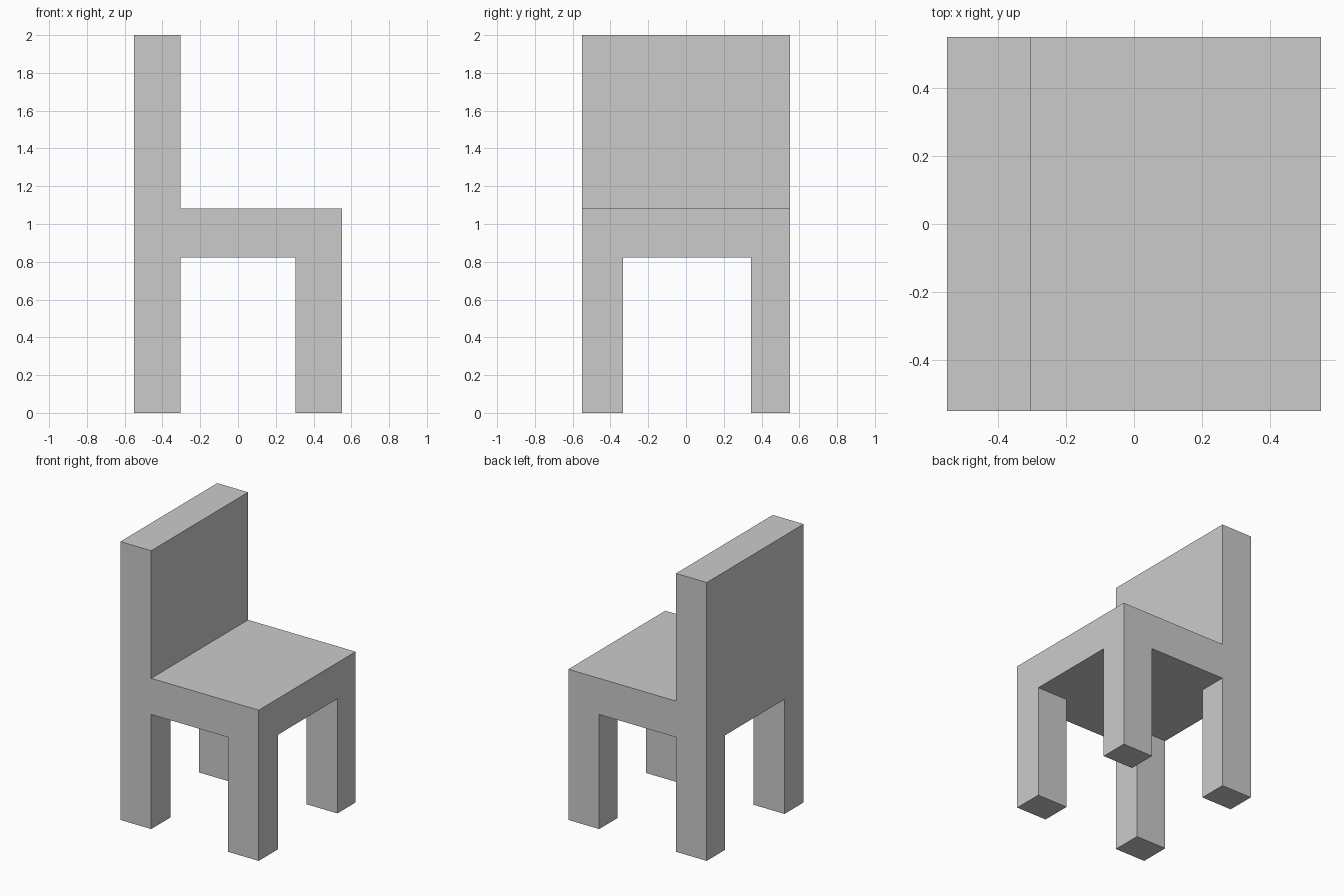
import bpy, bmesh

if "Cube" in bpy.data.objects:
    bpy.data.objects.remove(bpy.data.objects["Cube"])

HALF = 0.55          # half width and half depth
POST = 0.305         # inner face of legs and backrest along x
SEAT_LOW, SEAT_TOP, HEIGHT = 0.823, 1.083, 2.0
GAP_Y = (-0.333, 0.343)   # opening between the legs along y


def extrude_profile(name, profile, y0, y1):
    """Extrude an x-z outline from y0 to y1 into a closed solid."""
    bm = bmesh.new()
    face = bm.faces.new([bm.verts.new((x, y0, z)) for x, z in profile])
    result = bmesh.ops.extrude_face_region(bm, geom=[face], use_keep_orig=True)
    verts = [v for v in result["geom"] if isinstance(v, bmesh.types.BMVert)]
    bmesh.ops.translate(bm, verts=verts, vec=(0, y1 - y0, 0))
    bmesh.ops.recalc_face_normals(bm, faces=bm.faces)
    mesh = bpy.data.meshes.new(name)
    bm.to_mesh(mesh)
    bm.free()
    obj = bpy.data.objects.new(name, mesh)
    bpy.context.collection.objects.link(obj)
    return obj


# Chair body: legs, seat and backrest as one side outline
chair = extrude_profile("chair", [
    (-HALF, 0), (-POST, 0), (-POST, SEAT_LOW), (POST, SEAT_LOW),
    (POST, 0), (HALF, 0), (HALF, SEAT_TOP), (-POST, SEAT_TOP),
    (-POST, HEIGHT), (-HALF, HEIGHT)], -HALF, HALF)

# Opening that splits the front and back slabs into four legs
cutter = extrude_profile("leg_gap_cutter", [
    (-1, -0.5), (1, -0.5), (1, SEAT_LOW), (-1, SEAT_LOW)], *GAP_Y)
cutter.hide_render = True

cut = chair.modifiers.new("leg_gap", "BOOLEAN")
cut.operation = "DIFFERENCE"
cut.solver = "EXACT"
cut.object = cutter

# Apply the cut and drop the helper
bpy.context.view_layer.objects.active = chair
chair.select_set(True)
bpy.ops.object.modifier_apply(modifier=cut.name)
bpy.data.objects.remove(cutter)
